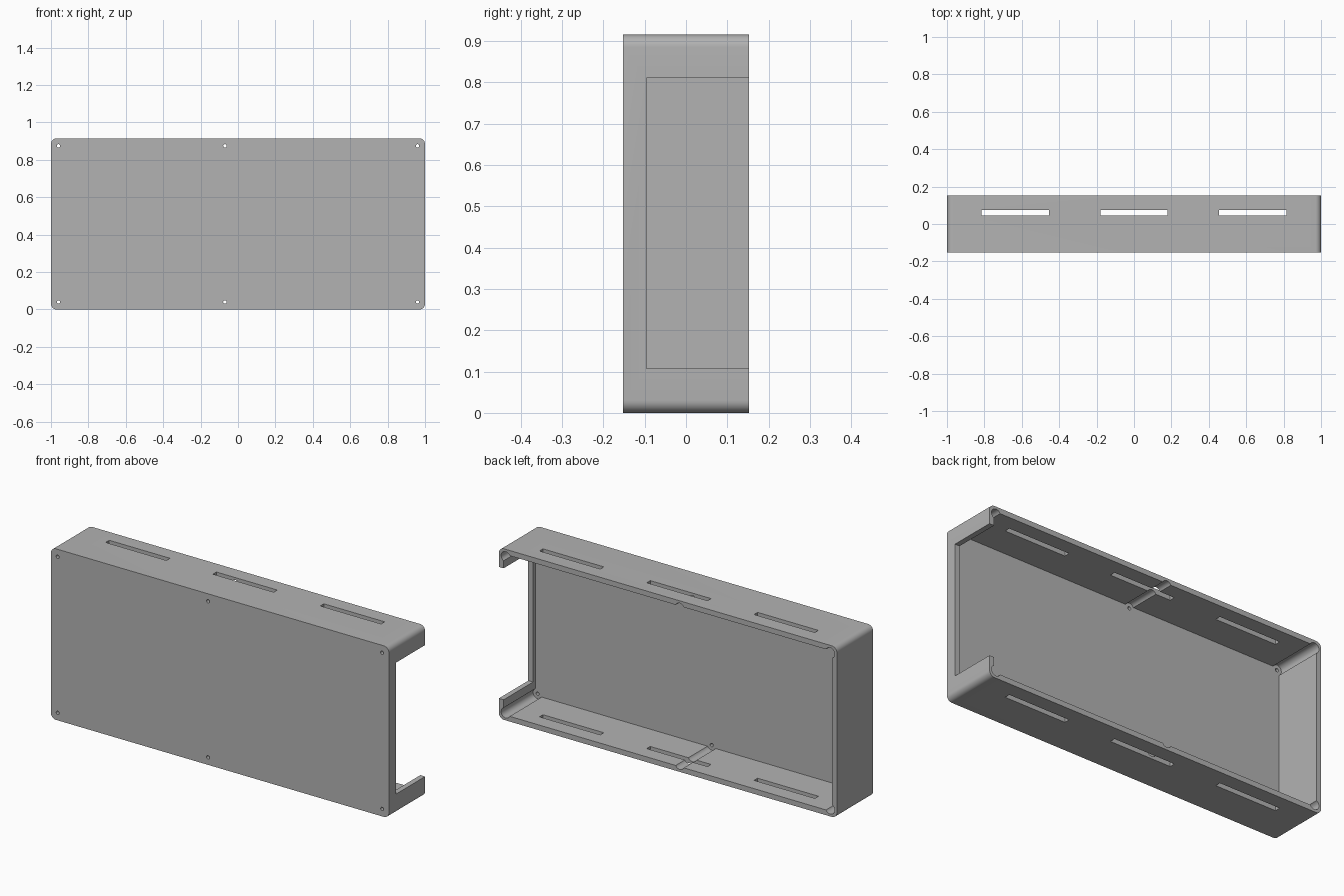
import bpy
import bmesh
from math import radians
from mathutils import Matrix, Vector

cube = bpy.data.objects.get("Cube")
if cube:
    bpy.data.objects.remove(cube, do_unlink=True)

# Overall sizes
W, D, H = 1.0, 0.153, 0.915      # half width, half depth, height
WALL, PANEL = 0.028, 0.036       # side wall and front panel thickness
INSET = 0.04                     # screw distance from the outer edge

grey = bpy.data.materials.new("mid_grey")
grey.use_nodes = True
colour = (0.45, 0.45, 0.45, 1)
grey.diffuse_color = colour
grey.node_tree.nodes["Principled BSDF"].inputs["Base Color"].default_value = colour


def finish(bm, name):
    mesh = bpy.data.meshes.new(name)
    bm.to_mesh(mesh)
    bm.free()
    mesh.materials.append(grey)
    obj = bpy.data.objects.new(name, mesh)
    bpy.context.scene.collection.objects.link(obj)
    return obj


def box(name, lo, hi, corner=0):
    """Box between two corners, with optional rounding of the edges along y."""
    lo, hi = Vector(lo), Vector(hi)
    bm = bmesh.new()
    bmesh.ops.create_cube(bm, size=1)
    for v in bm.verts:
        v.co = (lo + hi) / 2 + v.co * (hi - lo)
    if corner:
        edges = [e for e in bm.edges
                 if abs(e.verts[0].co.y - e.verts[1].co.y) > 0.01]
        bmesh.ops.bevel(bm, geom=edges, offset=corner, segments=8,
                        profile=0.5, affect='EDGES')
    return finish(bm, name)


def rod(name, x, z, radius, y0, y1):
    """Round cutter running along y."""
    bm = bmesh.new()
    place = Matrix.Translation((x, (y0 + y1) / 2, z)) @ Matrix.Rotation(radians(90), 4, 'X')
    bmesh.ops.create_cone(bm, cap_ends=True, segments=32, radius1=radius,
                          radius2=radius, depth=y1 - y0, matrix=place)
    return finish(bm, name)


# Shell with rounded corners
case = box("enclosure_shell", (-W, -D, 0), (W, D, H), 0.03)

# Open back
cutters = [box("cavity", (-W + WALL, -D + PANEL, WALL),
               (W - WALL, D + 0.1, H - WALL), 0.004)]

# Large opening in the left side wall
cutters.append(box("side_opening", (W - 0.1, -0.095, 0.107), (W + 0.1, D + 0.1, 0.81)))

# Vent slots through top and bottom walls
for x in (-0.635, 0, 0.635):
    for z in (0, H):
        cutters.append(box("vent_slot", (x - 0.18, 0.045, z - 0.06),
                           (x + 0.18, 0.075, z + 0.06)))

# Screw holes in the panel, each with a driver groove behind it
for x in (-W + INSET, -0.07, W - INSET):
    for z in (INSET, H - INSET):
        cutters.append(rod("screw_groove", x, z, 0.027, -D + PANEL, D + 0.1))
        cutters.append(rod("screw_hole", x, z, 0.009, -D - 0.1, D))

for cutter in cutters:
    cutter.hide_render = True
    mod = case.modifiers.new(cutter.name, 'BOOLEAN')
    mod.operation = 'DIFFERENCE'
    mod.solver = 'EXACT'
    mod.object = cutter

# Bake the cuts and remove the cutters
bpy.context.view_layer.update()
baked = bpy.data.meshes.new_from_object(
    case.evaluated_get(bpy.context.evaluated_depsgraph_get()))
case.modifiers.clear()
case.data = baked
for cutter in cutters:
    bpy.data.objects.remove(cutter, do_unlink=True)

# Smooth the round faces, keep the edges sharp
bpy.ops.object.select_all(action='DESELECT')
case.select_set(True)
bpy.context.view_layer.objects.active = case
bpy.ops.object.shade_smooth_by_angle(angle=radians(30))
